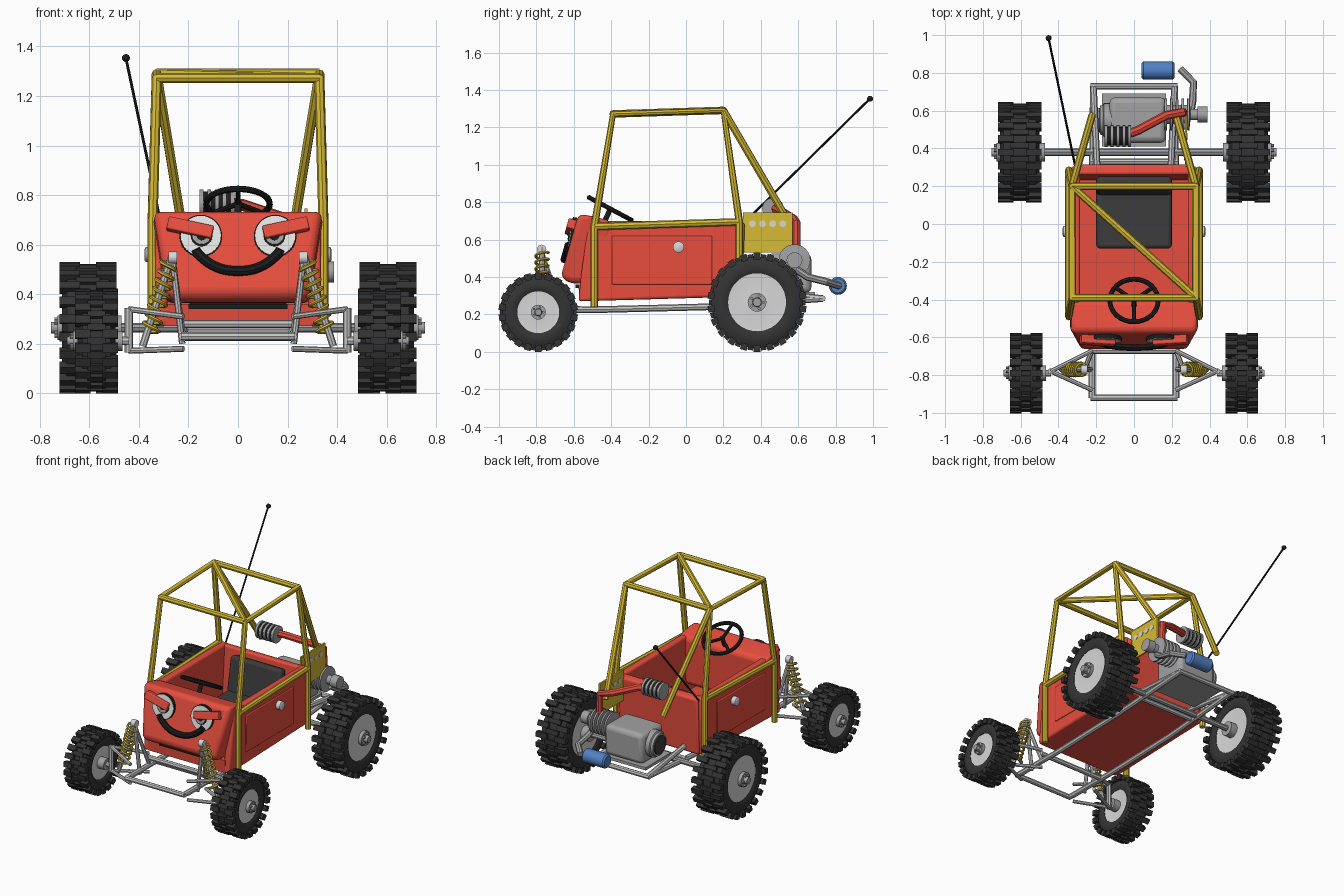
import bpy, bmesh, math
from mathutils import Matrix, Vector

if "Cube" in bpy.data.objects:
    bpy.data.objects.remove(bpy.data.objects["Cube"])

def mat(name, r, g, b):
    m = bpy.data.materials.new(name)
    m.diffuse_color = (r, g, b, 1)
    m.use_nodes = True
    m.node_tree.nodes["Principled BSDF"].inputs["Base Color"].default_value = m.diffuse_color
    return m

RED = mat("red paint", .80, .075, .048)
YEL = mat("yellow paint", .68, .50, .035)
STEEL = mat("steel", .56, .56, .57)
RIM = mat("light rim", .68, .68, .68)
RUB = mat("rubber", .034, .034, .034)
BLK = mat("black", .012, .012, .012)
BLUE = mat("blue", .085, .22, .56)
WHITE = mat("white", .88, .88, .86)
ENG = mat("engine grey", .36, .36, .37)
SEAT = mat("seat vinyl", .045, .045, .045)

def add(name, bm, m, bevel=0):
    bmesh.ops.recalc_face_normals(bm, faces=bm.faces)
    me = bpy.data.meshes.new(name)
    bm.to_mesh(me)
    bm.free()
    me.materials.append(m)
    me.shade_smooth()
    me.set_sharp_from_angle(angle=math.radians(35))
    ob = bpy.data.objects.new(name, me)
    bpy.context.collection.objects.link(ob)
    if bevel:
        b = ob.modifiers.new("bevel", "BEVEL")
        b.width, b.segments = bevel, 3
    return ob

def box(name, size, loc, m, bevel=0, rot=Matrix()):
    bm = bmesh.new()
    bmesh.ops.create_cube(bm, size=1, matrix=Matrix.Translation(loc) @ rot.to_4x4() @ Matrix.Diagonal((*size, 1)))
    return add(name, bm, m, bevel)

def prism(name, pts, x0, x1, m, bevel=0, taper=None):
    """Side profile (y, z) extruded along x; taper(y, z) scales the width."""
    bm = bmesh.new()
    rings = [[bm.verts.new((x * (taper(y, z) if taper else 1), y, z)) for y, z in pts] for x in (x0, x1)]
    n = len(pts)
    for r in rings:
        bm.faces.new(r)
    for i in range(n):
        j = (i + 1) % n
        bm.faces.new((rings[0][i], rings[0][j], rings[1][j], rings[1][i]))
    return add(name, bm, m, bevel)

def lathe(name, c, prof, m, seg=24, loop=False):
    """Profile (x offset, radius) turned about an x-parallel axis through c."""
    bm = bmesh.new()
    rings = []
    for x, r in prof:
        rings.append([bm.verts.new((c[0] + x, c[1] + r * math.cos(a), c[2] + r * math.sin(a)))
                      for a in (2 * math.pi * k / seg for k in range(seg))])
    for p, q in zip(rings, rings[1:] + rings[:1] if loop else rings[1:]):
        for k in range(seg):
            l = (k + 1) % seg
            bm.faces.new((p[k], p[l], q[l], q[k]))
    if not loop:
        bm.faces.new(rings[0])
        bm.faces.new(rings[-1])
    return add(name, bm, m)

def cyl(name, p0, p1, r, m, seg=24):
    p0, p1 = Vector(p0), Vector(p1)
    d = p1 - p0
    bm = bmesh.new()
    bmesh.ops.create_cone(bm, cap_ends=True, segments=seg, radius1=r, radius2=r, depth=d.length,
                          matrix=Matrix.Translation((p0 + p1) / 2) @ d.to_track_quat('Z', 'Y').to_matrix().to_4x4())
    return add(name, bm, m)

def ball(name, c, r, m):
    bm = bmesh.new()
    bmesh.ops.create_uvsphere(bm, u_segments=12, v_segments=8, radius=r, matrix=Matrix.Translation(c))
    return add(name, bm, m)

def tubes(name, paths, r, m, closed=False, res=2):
    cu = bpy.data.curves.new(name, 'CURVE')
    cu.dimensions, cu.bevel_depth, cu.bevel_resolution, cu.use_fill_caps = '3D', r, res, True
    for p in paths:
        s = cu.splines.new('POLY')
        s.points.add(len(p) - 1)
        for q, v in zip(s.points, p):
            q.co = (*v, 1)
        s.use_cyclic_u = closed
    ob = bpy.data.objects.new(name, cu)
    bpy.context.collection.objects.link(ob)
    bpy.context.view_layer.update()
    me = bpy.data.meshes.new_from_object(ob.evaluated_get(bpy.context.evaluated_depsgraph_get()))
    bpy.data.objects.remove(ob)
    bm = bmesh.new()
    bm.from_mesh(me)
    bpy.data.meshes.remove(me)
    return add(name, bm, m)

def mir(paths):
    return paths + [[(-x, y, z) for x, y, z in p] for p in paths]

# Wheels: ring-shaped tyre with lugs, rim disc, hub and bolts
def wheel(name, s, x0, x1, y, z, R, rr, rh, xh):
    c, w, xm = (0, y, z), x1 - x0, (x0 + x1) / 2
    t = R - .02
    prof = [(x0 + .02, rr), (x0 + .012, rr + .015), (x0 + .01, t - .035), (x0 + .03, t),
            (x1 - .03, t), (x1 - .01, t - .035), (x1 - .012, rr + .015), (x1 - .02, rr)]
    lathe(name + "_tyre", c, [(s * x, r) for x, r in prof], RUB, 36, True)
    lathe(name + "_rim", c, [(s * x, r) for x, r in [(x0 + .03, rh), (x0 + .022, rr + .002),
          (x1 - .022, rr + .002), (x1 - .024, rr - .01), (x1 - .016, rh)]], RIM, 36)
    lathe(name + "_hub", c, [(s * x, r) for x, r in [(x0 - .02, rh), (x1 + .008, rh), (x1 + .008, rh * .5),
          (xh, rh * .45)]], ENG, 20)
    for k in range(5):
        a = 2 * math.pi * k / 5
        lathe(name + "_bolt", (0, y + .7 * rh * math.cos(a), z + .7 * rh * math.sin(a)),
              [(s * x1, rh * .17), (s * (x1 + .02), rh * .17)], ENG, 6)
    bm = bmesh.new()
    n = 22
    for k in range(2 * n):
        rot = Matrix.Translation(c) @ Matrix.Rotation(math.pi * k / n, 4, 'X')
        blocks = [(0, w * .42, R - .02, .026, .03)] if k % 2 else \
                 [(d * w * .32, w * .36, R - .018, .036, .036) for d in (-1, 1)]
        for dx, lx, rad, h, wid in blocks:
            loc = Matrix.Translation((s * (xm + dx), 0, rad))
            bmesh.ops.create_cube(bm, size=1, matrix=rot @ loc @ Matrix.Diagonal((lx, wid, h, 1)))
    add(name + "_lugs", bm, RUB)

for s in (1, -1):
    wheel("front_wheel", s, .485, .657, -.79, .212, .212, .112, .04, .69)
    wheel("rear_wheel", s, .49, .72, .38, .265, .265, .155, .05, .755)
tubes("rear_axle", [[(-.6, .38, .265), (.6, .38, .265)]], .019, ENG)

# Body tub: nose, side walls, rear wall, floor
nose = [(-.67, .40), (-.62, .365), (-.40, .365), (-.40, .70), (-.50, .725), (-.575, .738)]
prism("nose", nose, -.35, .35, RED, .042,
      lambda y, z: (.85 if z < .5 else 1) * (.96 if y < -.55 else 1))
wall = [(-.575, .27), (.29, .295), (.305, .70), (-.52, .70), (-.56, .42)]
for s in (1, -1):
    prism("side_wall", wall, s * .285, s * .335, RED, .015)
    box("door_panel", (.012, .535, .26), (s * .336, -.128, .49), RED, .005)
    lathe("filler_cap", (0, -.04, .56), [(s * .33, .03), (s * .372, .03), (s * .378, .02)], RIM)
prism("rear_wall", [(.23, .29), (.30, .295), (.315, .69), (.26, .70)], -.31, .31, RED, .015)
prism("floor", [(-.57, .272), (.29, .295), (.29, .325), (-.53, .31), (-.53, .36), (-.575, .36)], -.3, .3, RED)
box("front_grille", (.40, .03, .02), (0, -.575, .35), BLK)

# Seat
box("seat_cushion", (.40, .32, .09), (0, .03, .40), SEAT, .02)
box("seat_back", (.40, .06, .28), (0, .20, .53), SEAT, .02, Matrix.Rotation(-.18, 3, 'X'))

# Steering wheel
tilt = Matrix.Rotation(-.49, 3, 'X')
hub = Vector((0, -.405, .765))
def on_wheel(a, r):
    return tuple(hub + tilt @ Vector((r * math.sin(a), r * math.cos(a), 0)))
tubes("steering_ring", [[on_wheel(math.pi * k / 16, .128) for k in range(32)]], .013, BLK, True)
tubes("steering_spokes", [[on_wheel(a, 0), on_wheel(a, .128)] for a in (math.pi, .9, -.9)], .011, BLK)
cyl("steering_column", hub + tilt @ Vector((0, 0, .012)), (0, -.47, .62), .014, BLK)

# Face, laid on the sloping nose
slope = math.atan2(.095, .338)
lean = Matrix.Rotation(-slope, 3, 'X')
def on_face(x, z, off):
    return Vector((x, -.67 + (z - .40) * .281, z)) + lean @ Vector((0, -off, 0))
for s in (1, -1):
    for nm, r, off, m in (("eye_rim", .086, .012, BLK), ("eye_white", .081, .016, WHITE), ("iris_edge", .044, .020, BLK),
                          ("iris", .037, .023, ENG), ("pupil", .021, .026, BLK)):
        xx = s * (.15 if r > .05 else .147)
        cyl(nm, on_face(xx, .635, -.01), on_face(xx, .632, off), r, m, 32)
    box("eyebrow", (.185, .05, .052), on_face(s * .193, .661, .018), RED, .006,
        lean @ Matrix.Rotation(-s * .22, 3, 'Y'))
xs = [-.17 + .34 * k / 20 for k in range(21)]
tubes("mouth", [[tuple(on_face(x, .492 + .078 * abs(x / .17) ** 2.4, .008)) for x in xs]], .02, BLK)
tubes("dimples", mir([[tuple(on_face(.15, .578, .008)), tuple(on_face(.182, .562, .008))]]), .012, BLK)

# Roll cage
FT, RT = (.328, -.39, 1.272), (.328, .20, 1.291)
FB, RB = (.345, -.49, .67), (.345, .285, .695)
tubes("cage_hoops", mir([[(.345, -.49, .24), FB, FT, RT, RB, (.345, .285, .27)], [FB, RB],
                         [RT, (.222, .575, .65)]]), .02, YEL)
tubes("cage_crossbars", [[(-p[0], *p[1:]), p] for p in (FT, RT)] + [[(-.328, .2, 1.291), FT]], .02, YEL)

# Perforated side plate
box("side_plate", (.012, .265, .215), (.275, .437, .638), YEL)
for k in range(4):
    lathe("plate_hole", (.275, .355 + .054 * k, .685), [(-.009, .018), (.009, .018)], RIM, 16)

# Chassis
tubes("chassis_rails", mir([[(.222, -.92, .23), (.222, -.5, .225), (.222, .1, .24), (.215, .73, .285)],
                            [(.195, .29, .33), (.215, .73, .285)]]), .018, STEEL)
tubes("chassis_crossbars", [[(-.23, y, z), (.23, y, z)] for y, z in
                            ((-.92, .23), (-.67, .28), (-.60, .228), (.33, .26), (.73, .285))], .017, STEEL)

# Front suspension: wishbones, uprights, towers, spring shocks
arms = [[(.22, y, zi), (.44, -.78, zo)] for y in (-.88, -.67) for zi, zo in ((.18, .172), (.31, .34))]
tubes("wishbones", mir(arms), .012, STEEL)
tubes("kingpins", mir([[(.44, -.78, .165), (.44, -.78, .345)], [(.44, -.79, .212), (.52, -.79, .212)]]), .017, STEEL)
tubes("shock_towers", mir([[(.225, -.77, .20), (.265, -.77, .55)], [(.222, -.67, .23), (.262, -.77, .53)],
                           [(.222, -.88, .22), (.222, -.67, .22)]]), .013, STEEL)
tubes("shock_rods", mir([[(.265, -.77, .56), (.385, -.77, .19)]]), .015, STEEL)
a, b = Vector((.275, -.77, .53)), Vector((.355, -.77, .25))
q = (b - a).to_track_quat('Z', 'Y')
N = 8 * 12
coil = [tuple(a + (b - a) * k / N + q @ Vector((.034 * math.cos(k * math.pi / 6), .034 * math.sin(k * math.pi / 6), 0)))
        for k in range(N + 1)]
tubes("shock_springs", mir([coil]), .008, YEL, res=1)
for s in (1, -1):
    lathe("shock_mount", (s * .263, -.772, .548), [(-.017, .025), (.017, .025)], RIM, 16)

# Engine, finned cylinder, intake and exhaust
box("engine_block", (.30, .24, .21), (.02, .55, .42), ENG, .03)
box("engine_tray", (.34, .28, .02), (0, .55, .31), ENG)
lathe("engine_cover", (0, .55, .43), [(-.11, .09), (-.16, .09), (-.165, .08), (-.18, .076)], ENG)
lathe("engine_cover_disc", (0, .55, .43), [(-.17, .066), (-.187, .064)], SEAT)
fins = [(.16 + .03 * k + d, r) for k in range(5) for d, r in ((0, .05), (.002, .085), (.014, .085), (.016, .05))]
lathe("finned_cylinder", (0, .58, .49), fins + [(.30, .03), (.335, .03), (.335, .042), (.388, .042)], ENG)
lathe("air_filter_core", (-.085, .465, .765), [(-.064, .05), (.064, .05)], BLK)
for k in range(5):
    lathe("air_filter_ring", (-.147 + .031 * k, .465, .765), [(-.008, .058), (.008, .058)], ENG)
tubes("intake_pipe", [[(-.02, .48, .765), (.02, .495, .76), (.17, .575, .71), (.255, .59, .69), (.26, .59, .54)]], .024, RED)
tubes("exhaust_pipe", [[(.30, .59, .44), (.31, .65, .40), (.315, .75, .375), (.245, .82, .353)]], .02, ENG)
lathe("muffler", (0, .812, .353), [(.04, .038), (.05, .048), (.205, .048), (.215, .038)], BLUE)

# Antenna
tubes("antenna", [[(-.31, .30, .68), (-.452, .982, 1.352)]], .006, BLK)
ball("antenna_tip", (-.452, .984, 1.353), .016, BLK)
